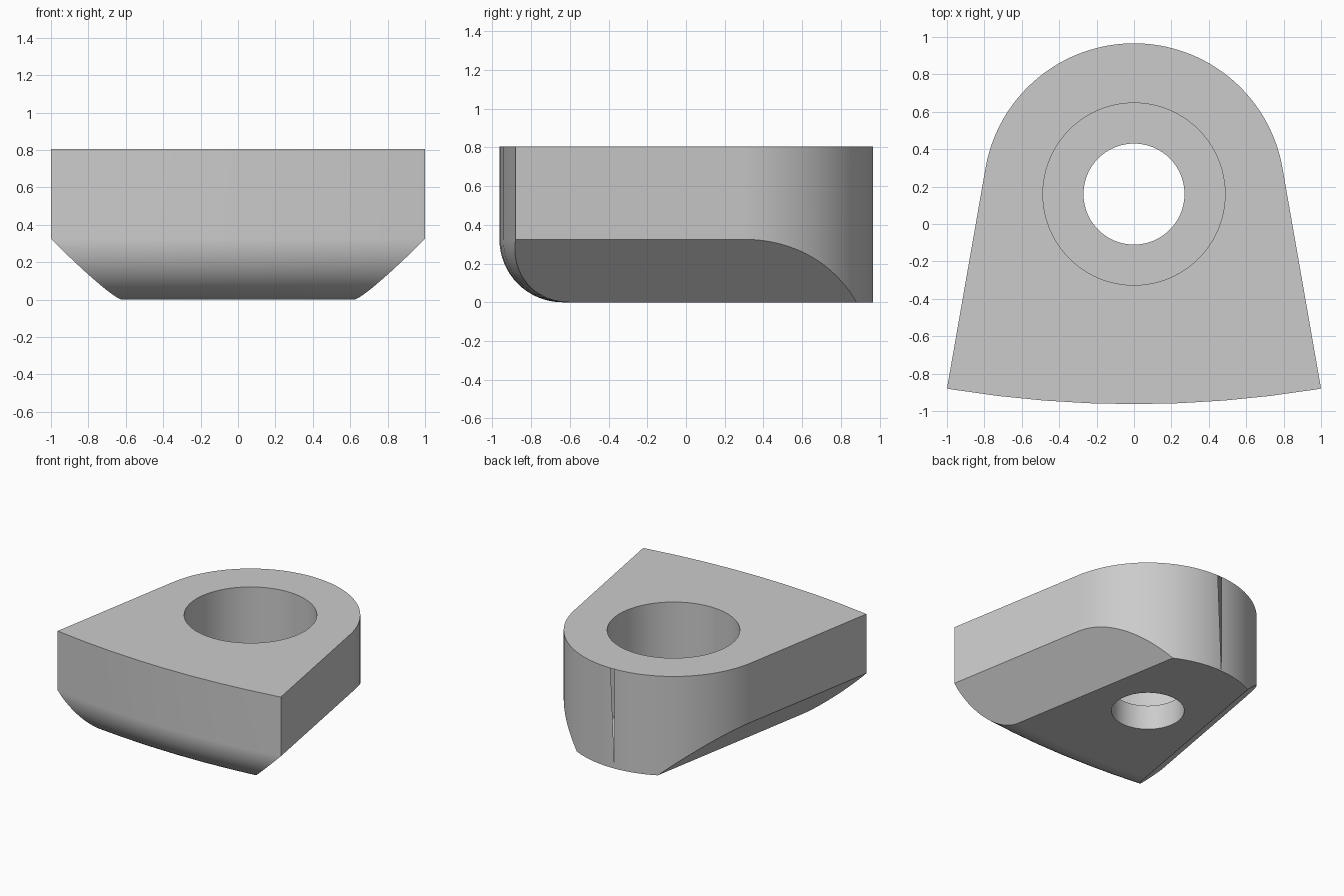
import bpy, bmesh
from math import sin, cos, acos, atan2, hypot, pi
from mathutils import Vector, Matrix

default = bpy.data.objects.get("Cube")
if default:
    bpy.data.objects.remove(default, do_unlink=True)

# Main dimensions
HEIGHT = 0.805
EYE_Y = 0.16             # centre of the hole and of the round end
ROUND = 0.806            # radius of the round end
CORNER = Vector((1, -0.88))
FRONT_Y = -0.963
EDGE = 0.325             # size of the chamfers and of the front rounding

metal = bpy.data.materials.new("plain_grey")
metal.use_nodes = True
grey = (0.6, 0.6, 0.6, 1)
metal.diffuse_color = grey
metal.node_tree.nodes["Principled BSDF"].inputs["Base Color"].default_value = grey


def to_object(name, bm):
    bmesh.ops.recalc_face_normals(bm, faces=bm.faces)
    mesh = bpy.data.meshes.new(name)
    bm.to_mesh(mesh)
    bm.free()
    mesh.materials.append(metal)
    obj = bpy.data.objects.new(name, mesh)
    bpy.context.collection.objects.link(obj)
    return obj


def cylinder(name, radius, z0, z1):
    bm = bmesh.new()
    bmesh.ops.create_cone(bm, cap_ends=True, segments=96, radius1=radius, radius2=radius,
                          depth=z1 - z0, matrix=Matrix.Translation((0, EYE_Y, (z0 + z1) / 2)))
    return to_object(name, bm)


# Angle at which the straight sides touch the round end
reach = hypot(CORNER.x, CORNER.y - EYE_Y)
tangent = acos(ROUND / reach) + atan2(CORNER.y - EYE_Y, CORNER.x)
slope = Vector((sin(tangent), -cos(tangent)))

# Plan shape: round back and flared sides running past the front
far = CORNER + slope * 0.3
steps = 64
outline = [(far.x, far.y)]
for i in range(steps + 1):
    a = tangent + (pi - 2 * tangent) * i / steps
    outline.append((ROUND * cos(a), EYE_Y + ROUND * sin(a)))
outline.append((-far.x, far.y))

bm = bmesh.new()
base = bm.faces.new([bm.verts.new((x, y, -0.1)) for x, y in outline])
top = bmesh.ops.extrude_face_region(bm, geom=[base])
bmesh.ops.translate(bm, vec=(0, 0, 1.1),
                    verts=[v for v in top["geom"] if isinstance(v, bmesh.types.BMVert)])
bmesh.ops.recalc_face_normals(bm, faces=bm.faces)

# Chamfers along both lower sides
for side in (1, -1):
    cut = bmesh.ops.bisect_plane(
        bm, geom=bm.verts[:] + bm.edges[:] + bm.faces[:], clear_outer=True,
        plane_co=(side * CORNER.x, CORNER.y, EDGE),
        plane_no=(side * cos(tangent), sin(tangent), -1))
    rim = [e for e in cut["geom_cut"] if isinstance(e, bmesh.types.BMEdge)]
    bmesh.ops.holes_fill(bm, edges=rim, sides=0)
plan = to_object("lug_plan", bm)

# Slab with a rounded lower front, swept along the gentle bow of the front
sag = CORNER.y - FRONT_Y
bow = (1 + sag * sag) / (2 * sag)
pivot = Vector((0, FRONT_Y + bow, 0))
profile = [(FRONT_Y + 2.5, 0), (FRONT_Y + 2.5, HEIGHT), (FRONT_Y, HEIGHT)]
for i in range(17):
    a = pi / 2 * i / 16
    profile.append((FRONT_Y + EDGE * (1 - cos(a)), EDGE * (1 - sin(a))))

bm = bmesh.new()
sections, half = 20, 0.4
rings = []
for s in range(sections + 1):
    turn = Matrix.Rotation(half * (2 * s / sections - 1), 3, "Z")
    rings.append([bm.verts.new(pivot + turn @ (Vector((0, y, z)) - pivot)) for y, z in profile])
for a, b in zip(rings, rings[1:]):
    for i in range(len(profile)):
        j = (i + 1) % len(profile)
        bm.faces.new((a[i], a[j], b[j], b[i]))
bm.faces.new(rings[0])
bm.faces.new(rings[-1])
lug = to_object("pierced_lug", bm)

# Trim to the plan shape, then bore the stepped hole
cutters = [(plan, "INTERSECT"),
           (cylinder("wide_bore", 0.487, 0.2, 1), "DIFFERENCE"),
           (cylinder("narrow_bore", 0.27, -0.2, 0.5), "DIFFERENCE")]
bpy.ops.object.select_all(action="DESELECT")
bpy.context.view_layer.objects.active = lug
lug.select_set(True)
for cutter, operation in cutters:
    mod = lug.modifiers.new(cutter.name, "BOOLEAN")
    mod.operation = operation
    mod.solver = "EXACT"
    mod.object = cutter
    bpy.ops.object.modifier_apply(modifier=mod.name)
    bpy.data.objects.remove(cutter, do_unlink=True)

# Merge flat faces, clean up and shade
bm = bmesh.new()
bm.from_mesh(lug.data)
bmesh.ops.remove_doubles(bm, verts=bm.verts, dist=0.0002)
bmesh.ops.dissolve_limit(bm, angle_limit=0.002, verts=bm.verts, edges=bm.edges)
bm.to_mesh(lug.data)
bm.free()
bpy.ops.object.shade_smooth_by_angle(angle=0.5)
weighted = lug.modifiers.new("clean_shading", "WEIGHTED_NORMAL")
weighted.keep_sharp = True
